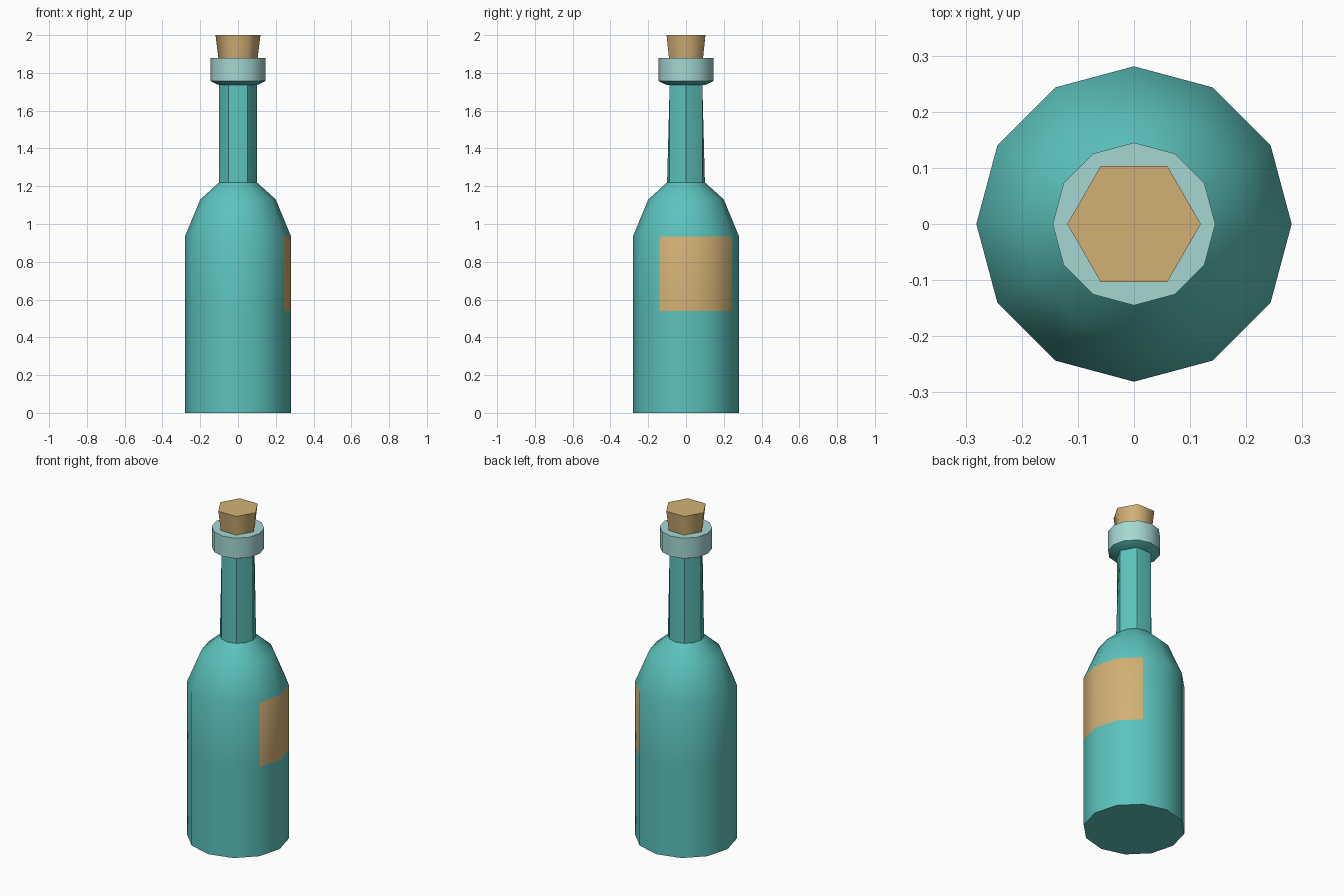
import bpy, bmesh, math

if "Cube" in bpy.data.objects:
    bpy.data.objects.remove(bpy.data.objects["Cube"])


def material(name, rgb):
    m = bpy.data.materials.new(name)
    m.diffuse_color = (*rgb, 1)
    m.use_nodes = True
    m.node_tree.nodes["Principled BSDF"].inputs["Base Color"].default_value = m.diffuse_color
    return m


GLASS = material("teal_glass", (0.107, 0.546, 0.503))
RIM = material("pale_rim", (0.376, 0.680, 0.645))
TAN = material("tan_cork", (0.645, 0.434, 0.178))


def lathe(name, rings, sides, mats, rule, angle):
    """Stack rings of (radius, z, scale of every second corner) and cap both ends."""
    bm = bmesh.new()
    loops = []
    for r, z, odd in rings:
        loop = []
        for i in range(sides):
            a = 2 * math.pi * i / sides
            rr = r * (odd if i % 2 else 1)
            loop.append(bm.verts.new((rr * math.cos(a), rr * math.sin(a), z)))
        loops.append(loop)
    for low, high in zip(loops, loops[1:]):
        for i in range(sides):
            j = (i + 1) % sides
            bm.faces.new((low[i], low[j], high[j], high[i]))
    bm.faces.new(loops[0][::-1])
    bm.faces.new(loops[-1])
    for f in bm.faces:
        f.material_index = rule(f.calc_center_median())
    mesh = bpy.data.meshes.new(name)
    bm.to_mesh(mesh)
    bm.free()
    for m in mats:
        mesh.materials.append(m)
    ob = bpy.data.objects.new(name, mesh)
    bpy.context.collection.objects.link(ob)
    bpy.ops.object.select_all(action='DESELECT')
    ob.select_set(True)
    bpy.context.view_layer.objects.active = ob
    bpy.ops.object.shade_smooth_by_angle(angle=math.radians(angle))
    return ob


def bottle_colour(c):
    # label: three wall panels from -30 to 60 degrees; rim: everything above the chamfer
    if c.z > 1.77:
        return 1
    turn = math.degrees(math.atan2(c.y, c.x))
    return 2 if 0.54 < c.z < 0.934 and -30 < turn < 60 else 0


# bottle: straight wall, shoulder, neck narrowing to a hexagon, chamfered rim
HEX = math.cos(math.radians(30))
bottle = [(0.281, 0, 1), (0.281, 0.54, 1), (0.281, 0.934, 1), (0.2, 1.13, 1),
          (0.1, 1.22, 1), (0.1, 1.735, HEX), (0.1, 1.735, 1),
          (0.145, 1.757, 1), (0.145, 1.88, 1)]
lathe("bottle", bottle[:6], 12, [GLASS, RIM, TAN], bottle_colour, 40)
lathe("rim", bottle[6:], 12, [GLASS, RIM, TAN], bottle_colour, 40)

# cork: tapered hexagonal stopper
lathe("cork", [(0.103, 1.87, 1), (0.119, 2.0, 1)], 6, [TAN], lambda c: 0, 65)
